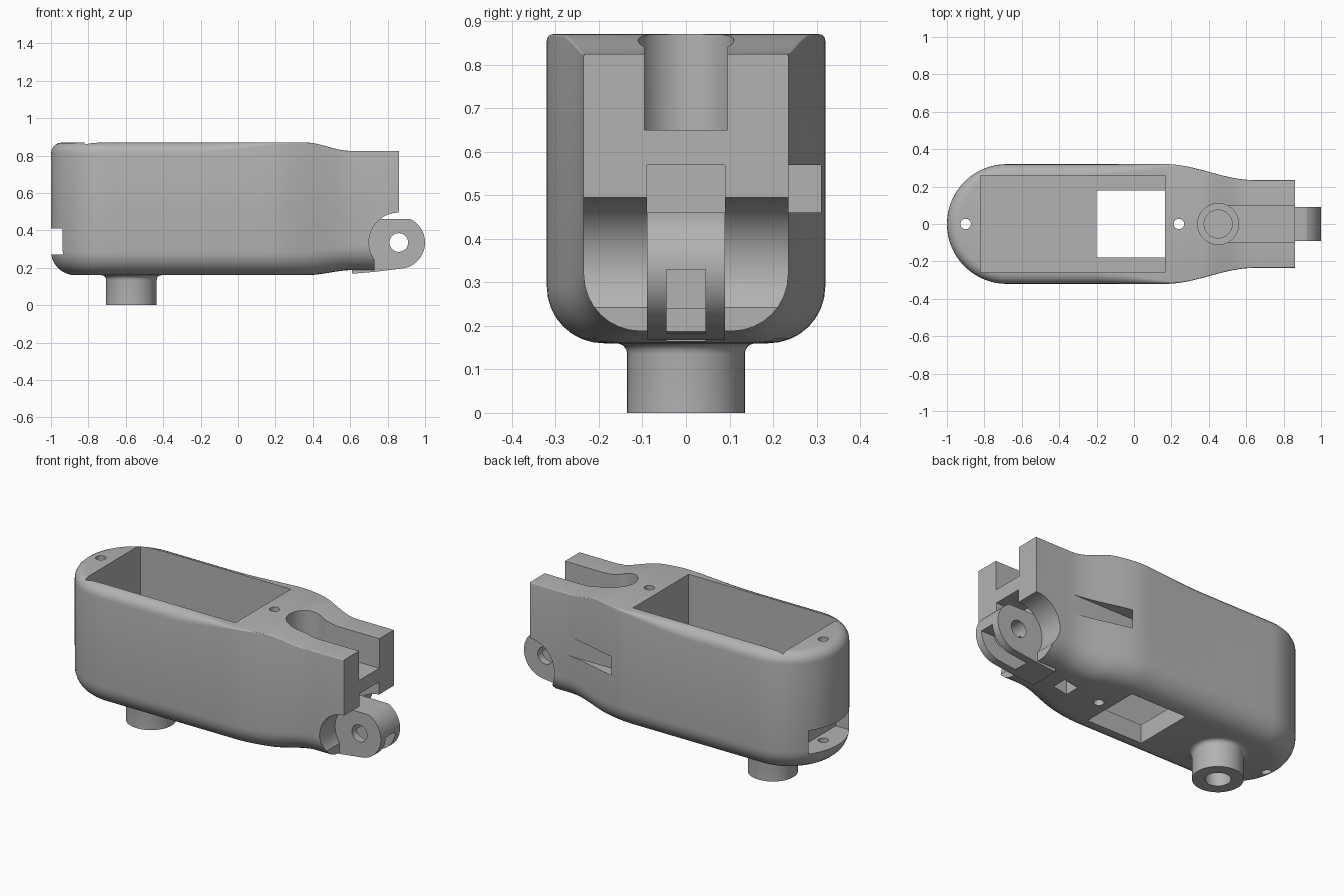
import bpy, bmesh, math
from mathutils import Matrix

if "Cube" in bpy.data.objects:
    bpy.data.objects.remove(bpy.data.objects["Cube"])

grey = bpy.data.materials.new("plain grey")
grey.use_nodes = True
grey.diffuse_color = (0.45, 0.45, 0.45, 1)
grey.node_tree.nodes["Principled BSDF"].inputs["Base Color"].default_value = (0.45, 0.45, 0.45, 1)


def finish(name, bm):
    bmesh.ops.recalc_face_normals(bm, faces=bm.faces)
    me = bpy.data.meshes.new(name)
    bm.to_mesh(me)
    bm.free()
    me.materials.append(grey)
    ob = bpy.data.objects.new(name, me)
    bpy.context.scene.collection.objects.link(ob)
    return ob


def box(x0, x1, y0, y1, z0, z1):
    bm = bmesh.new()
    bmesh.ops.create_cube(bm, size=1)
    for v in bm.verts:
        v.co = ((x0 + x1) / 2 + v.co.x * (x1 - x0), (y0 + y1) / 2 + v.co.y * (y1 - y0),
                (z0 + z1) / 2 + v.co.z * (z1 - z0))
    return finish("box", bm)


def tube(x, r, z0, z1, segs=48):
    bm = bmesh.new()
    bmesh.ops.create_cone(bm, cap_ends=True, segments=segs, radius1=r, radius2=r, depth=z1 - z0,
                          matrix=Matrix.Translation((x, 0, (z0 + z1) / 2)))
    return finish("tube", bm)


def cross_tube(x, z, r, half, segs=64):
    bm = bmesh.new()
    m = Matrix.Translation((x, 0, z)) @ Matrix.Rotation(math.pi / 2, 4, "X")
    bmesh.ops.create_cone(bm, cap_ends=True, segments=segs, radius1=r, radius2=r, depth=2 * half, matrix=m)
    return finish("cross_tube", bm)


def combine(ob, other, op):
    mod = ob.modifiers.new(op, "BOOLEAN")
    mod.operation, mod.solver, mod.object = op, "EXACT", other
    bpy.context.view_layer.update()
    me = bpy.data.meshes.new_from_object(ob.evaluated_get(bpy.context.evaluated_depsgraph_get()))
    ob.modifiers.clear()
    ob.data = me
    bpy.data.objects.remove(other)


def ease(x, a, b):
    t = min(1, max(0, (x - a) / (b - a)))
    return t * t * (3 - 2 * t)


# Half outline: rounded rear end, straight side, S-curve into the narrow front
def outline():
    pts = []
    for i in range(25):
        a = math.pi - i / 24 * math.pi / 2
        pts.append((-0.68 + 0.32 * math.cos(a), 0.32 * math.sin(a), math.cos(a), math.sin(a)))
    xs = [-0.68 + 0.1 * i for i in range(1, 9)] + [0.17 + 0.025 * i for i in range(20)] + [0.86]
    pts += [(x, 0.32 - 0.085 * ease(x, 0.17, 0.64), 0, 1) for x in xs]
    return pts


# Shell layers: (fraction of bottom fillet inset, height) then top fillet
def layer_point(p, k, bottom):
    x, y, nx, ny = p
    a = k * math.pi / 2
    if bottom:
        r = 0.13
        d, z = r * (1 - math.sin(a)), 0.16 + 0.028 * ease(x, 0.36, 0.62) + r * (1 - math.cos(a))
    else:
        r = 0.06 - 0.055 * ease(x, -0.25, 0.33)
        d, z = r * (1 - math.cos(a)), 0.87 - 0.045 * ease(x, 0.36, 0.6) - r * (1 - math.sin(a))
    return x - nx * d, y - ny * d, z


def shell():
    bm = bmesh.new()
    pts = outline()
    layers = [(i / 8, True) for i in range(9)] + [(i / 5, False) for i in range(6)]
    rings = []
    for k, bottom in layers:
        half = [layer_point(p, k, bottom) for p in pts]
        ring = [bm.verts.new((x, -y, z)) for x, y, z in reversed(half[1:])]
        ring += [bm.verts.new((half[0][0], 0, half[0][2]))]
        ring += [bm.verts.new(c) for c in half[1:]]
        rings.append(ring)
    n = len(rings[0])
    for lo, hi in zip(rings, rings[1:]):
        for i in range(n - 1):
            bm.faces.new((lo[i], lo[i + 1], hi[i + 1], hi[i]))
    for ring in (rings[0], rings[-1]):
        for i in range(n // 2 - 1):
            bm.faces.new((ring[i], ring[i + 1], ring[n - 2 - i], ring[n - 1 - i]))
        m = n // 2
        bm.faces.new((ring[m - 1], ring[m], ring[m + 1]))
    bm.faces.new([r[0] for r in rings] + [r[-1] for r in reversed(rings)])
    return finish("housing", bm)


# Hinge lug: flat top, round nose, sloping underside
def lug():
    bm = bmesh.new()
    prof = [(0.61, 0.168), (0.73, 0.178)]
    for i in range(25):
        a = math.radians(-80 + i / 24 * 143.2)
        prof.append((0.86 + 0.14 * math.cos(a), 0.335 + 0.14 * math.sin(a)))
    prof += [(0.61, 0.46)]
    face = bm.faces.new([bm.verts.new((x, -0.09, z)) for x, z in prof])
    ext = bmesh.ops.extrude_face_region(bm, geom=[face])
    bmesh.ops.translate(bm, vec=(0, 0.18, 0), verts=[v for v in ext["geom"] if isinstance(v, bmesh.types.BMVert)])
    return finish("lug", bm)


# Boss under the rear, flared where it meets the housing
def boss():
    bm = bmesh.new()
    prof = [(0, 0), (0.135, 0), (0.135, 0.135)]
    prof += [(0.16 - 0.025 * math.cos(a), 0.135 + 0.025 * math.sin(a)) for a in (0.4, 0.8, 1.2, 1.57)]
    prof += [(0.16, 0.2), (0, 0.2)]
    vs = [bm.verts.new((r, 0, z)) for r, z in prof]
    es = [bm.edges.new(p) for p in zip(vs, vs[1:])]
    bmesh.ops.spin(bm, geom=vs + es, cent=(0, 0, 0), axis=(0, 0, 1), angle=2 * math.pi, steps=48)
    bmesh.ops.remove_doubles(bm, verts=bm.verts, dist=1e-4)
    bmesh.ops.translate(bm, vec=(-0.57, 0, 0), verts=bm.verts)
    return finish("boss", bm)


housing = shell()

# Hinge clearance, then the lug and boss
for cutter in (cross_tube(0.86, 0.335, 0.16, 0.5), box(0.73, 1.1, -0.5, 0.5, 0.05, 0.335)):
    combine(housing, cutter, "DIFFERENCE")
combine(housing, lug(), "UNION")
combine(housing, boss(), "UNION")

cutters = [
    box(-0.82, 0.165, -0.26, 0.26, 0.27, 1),        # main pocket
    box(-0.2, 0.165, -0.18, 0.18, 0.1, 0.4),        # opening in the floor
    box(-1.1, -0.85, -0.19, 0.19, 0.27, 0.41),      # rear notch
    box(0.45, 1, -0.095, 0.095, 0.65, 1),           # top slot
    tube(0.45, 0.11, 0.62, 1),                      # round end of top slot
    tube(0.45, 0.075, 0.55, 0.7),                   # bore below it
    box(0.7, 1.1, -0.09, 0.09, 0.46, 0.57),         # notch above the lug
    box(0.17, 0.7, 0.236, 0.31, 0.46, 0.57),        # shoulder channel
    box(0.6, 1.1, -0.045, 0.045, 0.183, 0.33),      # slot in the lug
    box(0.42, 0.51, -0.045, 0.045, 0.1, 0.33),      # opening under the front
    box(0.5, 0.61, -0.045, 0.045, 0.24, 0.33),      # passage between them
    cross_tube(0.86, 0.335, 0.05, 0.3, 32),         # hinge pin hole
    tube(-0.9, 0.028, 0.05, 1, 24),                 # rear screw hole
    tube(0.24, 0.028, 0.05, 1, 24),                 # front screw hole
    tube(-0.57, 0.068, -0.1, 0.2),                  # boss bore
]
for cutter in cutters:
    combine(housing, cutter, "DIFFERENCE")

bpy.ops.object.select_all(action="DESELECT")
housing.select_set(True)
bpy.context.view_layer.objects.active = housing
bpy.ops.object.shade_smooth_by_angle(angle=math.radians(28))
